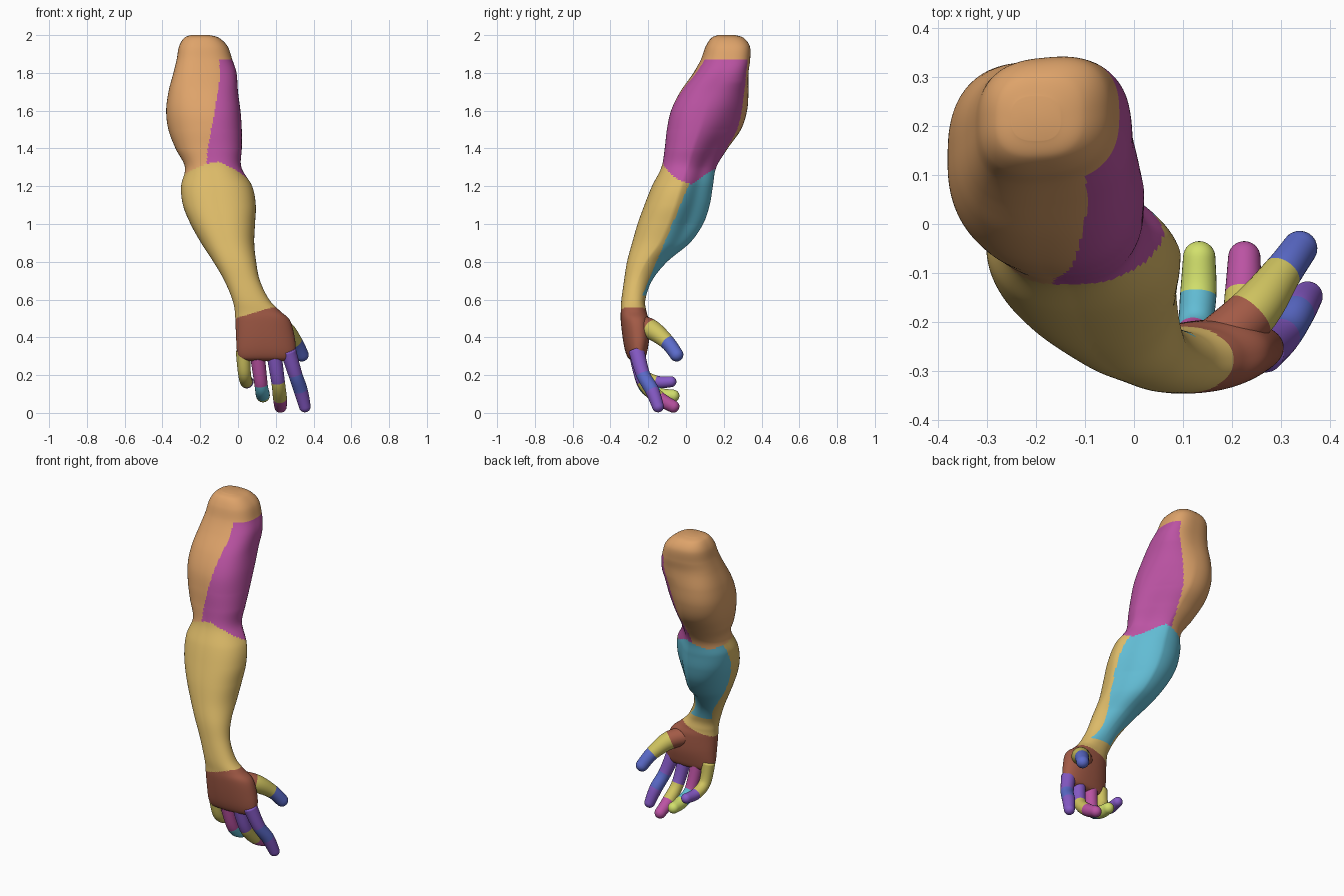
import bpy, bmesh, math
from mathutils import Vector

if "Cube" in bpy.data.objects:
    bpy.data.objects.remove(bpy.data.objects["Cube"])

# Colours (sRGB written, stored linear)
COLOURS = {
    "tan_orange": (222, 163, 106), "magenta": (187, 83, 163), "sand": (220, 186, 104),
    "sky_blue": (98, 188, 212), "brick": (162, 90, 70), "ochre": (208, 196, 96),
    "blue": (92, 108, 204), "violet": (134, 90, 198), "lime": (210, 224, 108),
}


def linear(v):
    v /= 255
    return v / 12.92 if v <= 0.04045 else ((v + 0.055) / 1.055) ** 2.4


MATS = {}
for name, rgb in COLOURS.items():
    m = bpy.data.materials.new(name)
    m.diffuse_color = (*[linear(c) for c in rgb], 1)
    m.use_nodes = True
    m.node_tree.nodes["Principled BSDF"].inputs["Base Color"].default_value = m.diffuse_color
    MATS[name] = m


def spline(rows, steps):
    """Catmull-Rom interpolation of rows of numbers."""
    out = []
    n = len(rows)
    for i in range(n - 1):
        p = [rows[max(0, min(n - 1, i + k))] for k in (-1, 0, 1, 2)]
        for s in range(steps + (i == n - 2)):
            t = s / steps
            out.append([0.5 * (2 * b + (c - a) * t + (2 * a - 5 * b + 4 * c - d) * t * t
                               + (3 * b - a - 3 * c + d) * t ** 3)
                        for a, b, c, d in zip(*p)])
    return out


def lerp_table(table, x):
    for (x0, v0), (x1, v1) in zip(table, table[1:]):
        if x <= x1:
            return v0 + (v1 - v0) * (x - x0) / (x1 - x0)
    return table[-1][1]


def loft(name, rings, rule, used):
    """Skin closed rings; rule(ring number, column angle, face centre) names the colour."""
    bm = bmesh.new()
    vs = [[bm.verts.new(p) for p in r] for r in rings]
    n = len(vs[0])
    for i in range(len(vs) - 1):
        for j in range(n):
            k = (j + 1) % n
            f = bm.faces.new((vs[i][j], vs[i][k], vs[i + 1][k], vs[i + 1][j]))
            a = (360 * (j + 0.5) / n + 180) % 360 - 180
            f.material_index = used.index(rule(i, a, f.calc_center_median()))
    for i in (0, len(vs) - 1):
        f = bm.faces.new(vs[i])
        f.material_index = used.index(rule(min(i, len(vs) - 2), 180, f.calc_center_median()))
    bmesh.ops.recalc_face_normals(bm, faces=bm.faces)
    for f in bm.faces:
        f.smooth = True
    me = bpy.data.meshes.new(name)
    bm.to_mesh(me)
    bm.free()
    for u in used:
        me.materials.append(MATS[u])
    ob = bpy.data.objects.new(name, me)
    bpy.context.collection.objects.link(ob)
    return ob


# Arm from shoulder to knuckles: z, x min, x max, y min, y max, slant of y along x
ARM = [
    (2.00, -0.25, -0.15, 0.17, 0.26, 0),
    (1.985, -0.285, -0.10, 0.135, 0.305, 0.05),
    (1.94, -0.312, -0.055, 0.105, 0.337, 0.08),
    (1.87, -0.325, -0.03, 0.08, 0.338, 0.1),
    (1.80, -0.342, -0.008, 0.04, 0.33, 0.06),
    (1.70, -0.368, 0.00, -0.03, 0.33, -0.04),
    (1.60, -0.38, 0.013, -0.078, 0.322, -0.1),
    (1.50, -0.368, 0.02, -0.10, 0.29, -0.12),
    (1.40, -0.33, 0.02, -0.112, 0.22, -0.1),
    (1.30, -0.280, 0.018, -0.13, 0.16, -0.06),
    (1.20, -0.30, 0.075, -0.18, 0.142, -0.04),
    (1.10, -0.29, 0.094, -0.22, 0.125, -0.05),
    (1.00, -0.25, 0.09, -0.256, 0.09, -0.06),
    (0.90, -0.195, 0.086, -0.285, 0.02, -0.06),
    (0.80, -0.13, 0.096, -0.312, -0.10, -0.06),
    (0.70, -0.072, 0.116, -0.328, -0.18, -0.04),
    (0.60, -0.03, 0.165, -0.342, -0.215, 0),
    (0.54, -0.017, 0.222, -0.345, -0.21, 0.03),
    (0.49, -0.014, 0.275, -0.345, -0.198, 0.07),
    (0.40, -0.01, 0.30, -0.335, -0.195, 0.08),
    (0.33, -0.006, 0.305, -0.322, -0.205, 0.07),
    (0.29, 0.005, 0.295, -0.305, -0.218, 0.06),
    (0.275, 0.03, 0.27, -0.28, -0.24, 0.05),
]
# How far the inner back corner of the section is flattened, by height
FLATTEN = [(0, 0), (0.6, 0), (0.8, 0.18), (1.0, 0.28), (1.3, 0.26), (1.5, 0.18), (1.75, 0), (2, 0)]


def arm_ring(row, n=160):
    z, x0, x1, y0, y1, slant = row
    # rounder in the forearm, squarer at the shoulder
    e = 2 / (2.25 + 0.4 * max(0, min(1, (z - 1.5) / 0.3)))
    hx, hy = (x1 - x0) / 2, (y1 - y0) / 2
    hy = math.sqrt(max(hy * hy - (slant * hx) ** 2, (0.4 * hy) ** 2))
    cut = lerp_table(FLATTEN, z)
    pts = []
    for j in range(n):
        a = 2 * math.pi * j / n
        c, s = math.cos(a), math.sin(a)
        k = 1
        if c * s > 0:
            k += math.sin(2 * a) * cut * (-1 if c > 0 else 0.2)
        dx = k * math.copysign(abs(c) ** e, c) * hx
        dy = k * math.copysign(abs(s) ** e, s) * hy
        pts.append(Vector(((x0 + x1) / 2 + dx, (y0 + y1) / 2 + dy + slant * dx, z)))
    return pts


# Height of the elbow seam by direction around the arm
ELBOW = [(-180, 1.26), (-150, 1.27), (-110, 1.31), (-80, 1.33), (-45, 1.29),
         (0, 1.225), (20, 1.21), (85, 1.29), (130, 1.25), (180, 1.26)]


def arm_colour(i, a, p):
    wrist = 0.5 + 0.06 * max(0, min(1, (p.x + 0.015) / 0.2))
    if p.z < wrist:
        return "brick"
    if p.z < lerp_table(ELBOW, a):
        back = p.z > 0.62 and p.y > -0.232 + 0.42 * (p.z - 0.62)
        return "sky_blue" if back else "sand"
    t = (1.87 - p.z) / 0.55
    inner = t > 0 and -66 - 7 * t - 26 * t * t < a < 52 + 42 * t
    return "magenta" if inner else "tan_orange"


loft("arm_and_palm", [arm_ring(v) for v in spline(ARM, 12)], arm_colour,
     ["tan_orange", "magenta", "sand", "sky_blue", "brick"])


def digit(name, pts, colours, n=28, steps=8):
    """Tapered finger along x, y, z, radius points, one colour per segment, round tip."""
    path = spline(pts, steps)
    centres = [Vector(v[:3]) for v in path]
    radii = [v[3] for v in path]
    rings = []
    for i, c in enumerate(centres):
        d = (centres[min(i + 1, len(centres) - 1)] - centres[max(i - 1, 0)]).normalized()
        u = Vector((1, 0, 0))
        u = (u - d * u.dot(d)).normalized()
        w = d.cross(u)
        circle = [u * math.cos(2 * math.pi * j / n) + w * math.sin(2 * math.pi * j / n)
                  for j in range(n)]
        rings.append([c + q * radii[i] for q in circle])
    for k in range(1, 8):
        b = math.radians(k * 12.5)
        rings.append([c + d * radii[-1] * math.sin(b) + q * radii[-1] * math.cos(b) for q in circle])
    loft(name, rings, lambda i, a, p: colours[min(i // steps, len(colours) - 1)],
         list(dict.fromkeys(colours)))


# Fingers and thumb
digit("index_finger", [(0.265, -0.262, 0.33, 0.042), (0.303, -0.228, 0.205, 0.037),
                       (0.332, -0.180, 0.12, 0.037), (0.354, -0.148, 0.034, 0.031)],
      ["violet", "blue", "violet"])
digit("middle_finger", [(0.188, -0.265, 0.33, 0.041), (0.212, -0.225, 0.165, 0.036),
                        (0.222, -0.145, 0.08, 0.037), (0.225, -0.068, 0.034, 0.033)],
      ["violet", "ochre", "magenta"])
digit("ring_finger", [(0.10, -0.265, 0.33, 0.040), (0.122, -0.222, 0.15, 0.035),
                      (0.131, -0.145, 0.098, 0.037), (0.133, -0.068, 0.09, 0.033)],
      ["magenta", "sky_blue", "lime"])
digit("little_finger", [(0.026, -0.262, 0.33, 0.038), (0.034, -0.235, 0.21, 0.034),
                        (0.044, -0.160, 0.165, 0.033), (0.054, -0.080, 0.165, 0.029)],
      ["ochre", "ochre", "violet"])
digit("thumb", [(0.14, -0.268, 0.47, 0.055), (0.238, -0.185, 0.442, 0.053),
                (0.302, -0.100, 0.375, 0.040), (0.338, -0.050, 0.308, 0.036)],
      ["brick", "ochre", "blue"])
